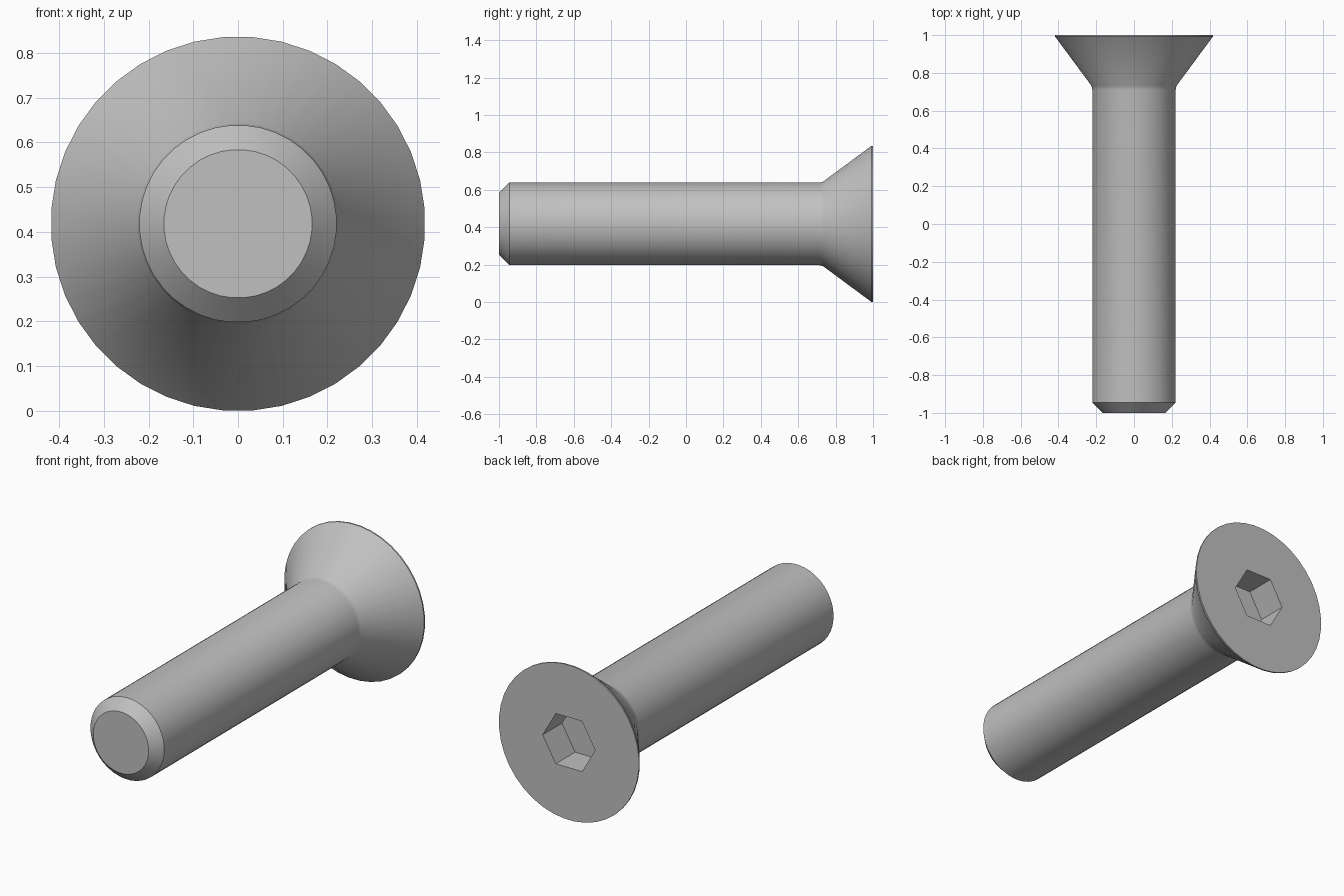
import bpy, bmesh, math

cube = bpy.data.objects.get("Cube")
if cube:
    bpy.data.objects.remove(cube)

SIDES = 40
AXIS_Z = 0.418
HEX_RADIUS = 0.157
SOCKET_DEPTH = 0.165

steel = bpy.data.materials.new("grey_steel")
steel.use_nodes = True
colour = (0.53, 0.53, 0.53, 1)
steel.diffuse_color = colour
steel.node_tree.nodes["Principled BSDF"].inputs["Base Color"].default_value = colour

bm = bmesh.new()


def ring(radius, y, sides, turn=0.0):
    """Closed loop of edges around the bolt axis."""
    verts = []
    for i in range(sides):
        a = math.tau * (i + turn) / sides
        verts.append(bm.verts.new((radius * math.cos(a), y, AXIS_Z + radius * math.sin(a))))
    edges = [bm.edges.new((verts[i - 1], verts[i])) for i in range(sides)]
    return verts, edges


def bridge(a, b):
    bmesh.ops.bridge_loops(bm, edges=a[1] + b[1])


# Chamfered tip, shank, small neck fillet, countersunk head and thin rim
profile = [(0.166, -1), (0.221, -0.945), (0.221, 0.71), (0.226, 0.732),
           (0.419, 0.992), (0.419, 1)]
rings = [ring(r, y, SIDES, 0.5) for r, y in profile]
for lower, upper in zip(rings, rings[1:]):
    bridge(lower, upper)
bm.faces.new(rings[0][0])

# Hexagonal socket sunk into the flat head
mouth = ring(HEX_RADIUS, 1, 6)
floor = ring(HEX_RADIUS, 1 - SOCKET_DEPTH, 6)
bridge(rings[-1], mouth)
bridge(mouth, floor)
bm.faces.new(floor[0])

bmesh.ops.recalc_face_normals(bm, faces=bm.faces)
mesh = bpy.data.meshes.new("countersunk_bolt")
bm.to_mesh(mesh)
bm.free()
mesh.materials.append(steel)

bolt = bpy.data.objects.new("countersunk_bolt", mesh)
bpy.context.collection.objects.link(bolt)
bpy.ops.object.select_all(action="DESELECT")
bolt.select_set(True)
bpy.context.view_layer.objects.active = bolt
bpy.ops.object.shade_smooth_by_angle(angle=math.radians(34))
